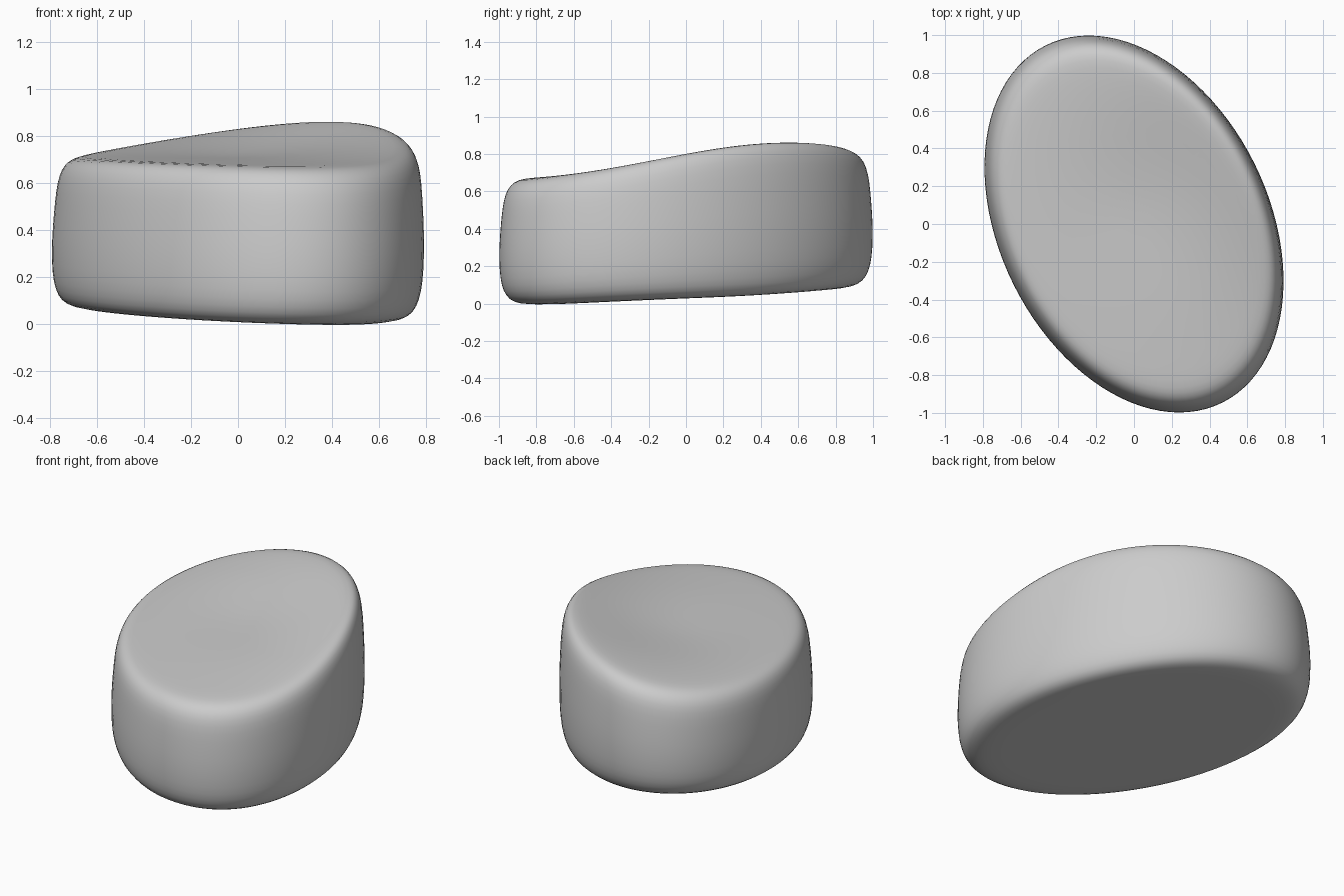
import bpy, bmesh
from math import sin, cos, tau, exp

if "Cube" in bpy.data.objects:
    bpy.data.objects.remove(bpy.data.objects["Cube"])

SEG = 48

# Tilted base, lifted a little towards the right end
def bottom(x, y):
    return 0.042 - 0.03 * x + 0.044 * y + 0.15 * max(0, x - 0.45) ** 2

# Twisted, gently dished top
def top(x, y, r):
    rim = 0.757 + 0.08 * x + 0.09 * y + 0.09 * x * y + 0.014 * sin(3 * y) * (1 + x)
    dip = 0.055 * exp(-((x - 0.1) ** 2 + (y - 0.25) ** 2) / 0.3) * max(0, 1 - r * r)
    return rim - dip

# Slanted elliptical outline
def outline(a, r):
    y = sin(a)
    return r * (0.756 * cos(a) - 0.24 * y), r * y

# Profile from base centre to top centre: (radius, height fraction)
profile = [(0.4, 0), (0.75, 0), (0.86, 0), (0.925, 0.02), (0.965, 0.07),
           (0.99, 0.16), (1.0, 0.28), (1.002, 0.45), (0.994, 0.62), (0.984, 0.78),
           (0.968, 0.89), (0.94, 0.955), (0.90, 0.99), (0.84, 1), (0.72, 1),
           (0.56, 1), (0.38, 1), (0.18, 1)]

bm = bmesh.new()

def add(x, y, r, t):
    b, h = bottom(x, y), top(x, y, r)
    return bm.verts.new((x + 0.01 * (t - 0.4), y, b + (h - b) * t))

rings = []
for r, t in profile:
    rings.append([add(*outline(tau * i / SEG, r), r, t) for i in range(SEG)])
base, crown = add(0, 0, 0, 0), add(0, 0, 0, 1)
for i in range(SEG):
    j = (i + 1) % SEG
    for lo, hi in zip(rings, rings[1:]):
        bm.faces.new((lo[i], lo[j], hi[j], hi[i]))
    bm.faces.new((base, rings[0][j], rings[0][i]))
    bm.faces.new((crown, rings[-1][i], rings[-1][j]))

for f in bm.faces:
    f.smooth = True
mesh = bpy.data.meshes.new("oval_pebble")
bm.to_mesh(mesh)
bm.free()
pebble = bpy.data.objects.new("oval_pebble", mesh)
bpy.context.collection.objects.link(pebble)
sub = pebble.modifiers.new("soften", 'SUBSURF')
sub.levels = sub.render_levels = 1
